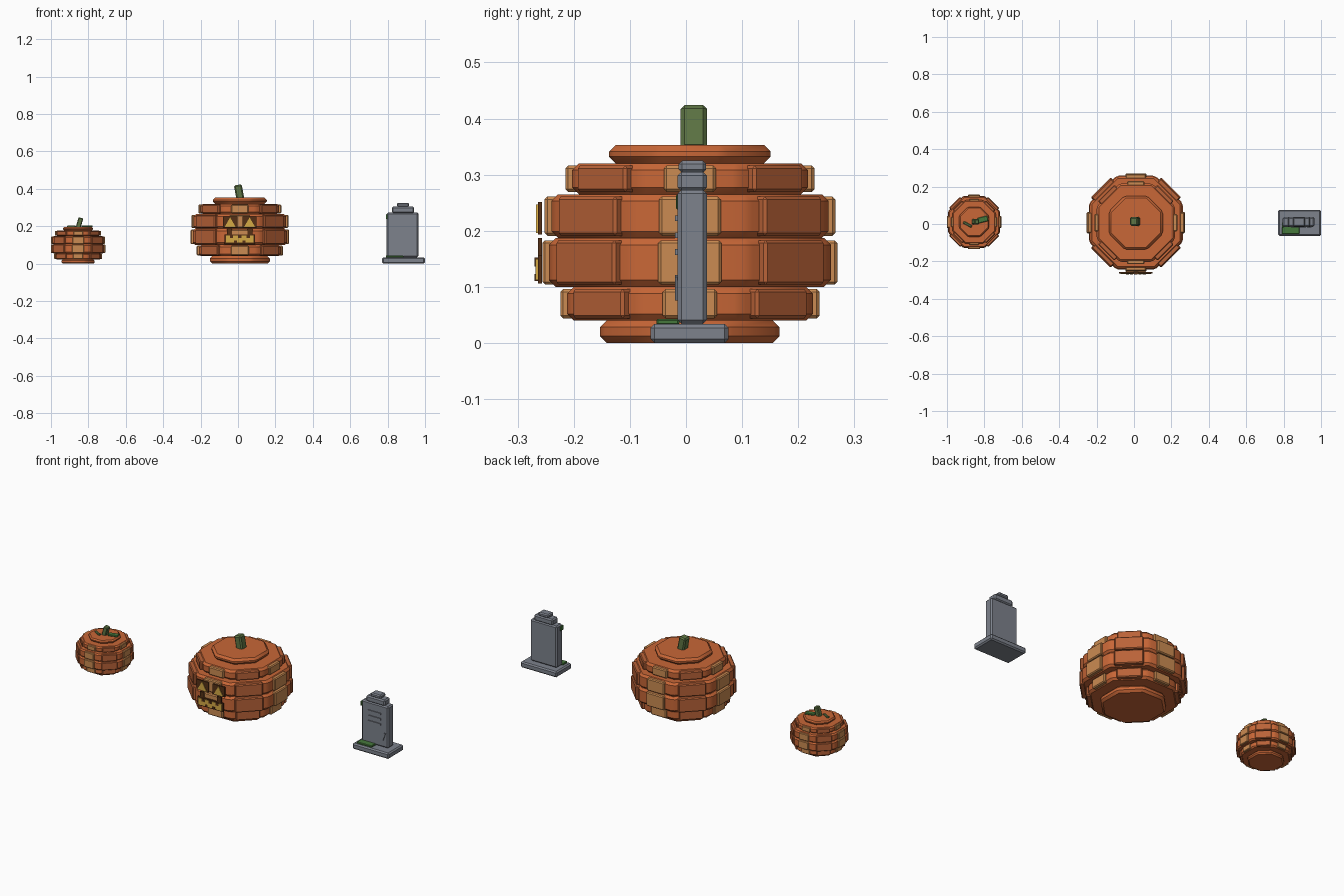
import bpy, bmesh, math
from mathutils import Matrix, Vector

if "Cube" in bpy.data.objects:
    bpy.data.objects.remove(bpy.data.objects["Cube"])


def mat(name, rgb):
    m = bpy.data.materials.new(name)
    m.diffuse_color = (*rgb, 1)
    m.use_nodes = True
    m.node_tree.nodes["Principled BSDF"].inputs["Base Color"].default_value = m.diffuse_color
    return m


ORANGE = mat("pumpkin orange", (.58, .135, .038))
PANEL = mat("deep orange", (.49, .125, .04))
TAN = mat("pale orange", (.60, .26, .084))
STEM = mat("stem green", (.112, .178, .058))
LEAF = mat("leaf green", (.061, .19, .045))
STONE = mat("stone grey", (.205, .223, .262))
YELLOW = mat("glow yellow", (.66, .40, .06))
BROWN = mat("dark brown", (.09, .03, .008))


def finish(name, bm, material, bevel, matrix):
    """Chamfer the edges, place the part and shade it."""
    if bevel:
        bmesh.ops.bevel(bm, geom=bm.edges[:], offset=bevel, segments=1,
                        affect='EDGES', clamp_overlap=True)
    bm.transform(matrix)
    bmesh.ops.recalc_face_normals(bm, faces=bm.faces[:])
    me = bpy.data.meshes.new(name)
    bm.to_mesh(me)
    bm.free()
    me.materials.append(material)
    ob = bpy.data.objects.new(name, me)
    bpy.context.collection.objects.link(ob)
    bpy.ops.object.select_all(action='DESELECT')
    ob.select_set(True)
    bpy.context.view_layer.objects.active = ob
    bpy.ops.object.shade_smooth_by_angle(angle=math.radians(30))
    return ob


def box(name, material, centre, size, bevel=0.0, rot=Matrix()):
    bm = bmesh.new()
    bmesh.ops.create_cube(bm, size=1)
    bm.transform(Matrix.Diagonal((*size, 1)))
    return finish(name, bm, material, bevel, Matrix.Translation(centre) @ rot)


def span(name, material, x, y, z, bevel=0.0):
    """Box given by its extents on each axis."""
    c = [(a + b) / 2 for a, b in (x, y, z)]
    return box(name, material, c, [b - a for a, b in (x, y, z)], bevel)


def octagon(name, material, apothem, z0, z1, bevel, place):
    bm = bmesh.new()
    r = apothem / math.cos(math.pi / 8)
    bmesh.ops.create_cone(bm, cap_ends=True, segments=8, radius1=r, radius2=r, depth=z1 - z0)
    bm.transform(Matrix.Translation((0, 0, (z0 + z1) / 2)) @ Matrix.Rotation(math.pi / 8, 4, 'Z'))
    return finish(name, bm, material, bevel, place)


# Pumpkin layers: apothem, bottom, top, width of cardinal panel (0 = none)
LAYERS = [(.160, 0, .040, 0), (.219, .040, .100, .097), (.251, .100, .187, .113),
          (.247, .187, .265, .110), (.210, .265, .320, .093), (.144, .320, .353, 0)]


def pumpkin(name, x, y, s):
    place = Matrix.Translation((x, y, 0)) @ Matrix.Scale(s, 4)
    for i, (a, z0, z1, w) in enumerate(LAYERS):
        octagon(f"{name}_layer_{i}", ORANGE, a, z0, z1, .012, place)
        if not w:
            continue
        # raised panels, pale on the four main sides and deep on the diagonals
        for k in range(8):
            diag = k % 2
            bm = bmesh.new()
            bmesh.ops.create_cube(bm, size=1)
            bm.transform(Matrix.Diagonal((.03, w * (1.33 if diag else 1), z1 - z0 - .008, 1)))
            rot = Matrix.Rotation(k * math.pi / 4, 4, 'Z')
            off = Matrix.Translation((a - .003 + .003 * diag, 0, (z0 + z1) / 2))
            finish(f"{name}_panel_{i}_{k}", bm, PANEL if diag else TAN, .005, place @ rot @ off)


pumpkin("large_pumpkin", .01, .007, 1)
pumpkin("small_pumpkin", -.855, .011, .555)

# Stems
box("large_stem", STEM, (.006, .014, .382), (.042, .047, .08), .007, Matrix.Rotation(-.18, 4, 'Y'))
box("small_stem", STEM, (-.848, .012, .216), (.026, .028, .06), .004, Matrix.Rotation(.28, 4, 'Y'))

# Leaf and vine on the small pumpkin
box("leaf", LEAF, (-.808, .024, .2), (.055, .03, .01), .003, Matrix.Rotation(.25, 4, 'Z'))
box("vine", STEM, (-.89, -.002, .198), (.05, .014, .01), .003, Matrix.Rotation(-.5, 4, 'Z'))

# Carved face: eyes
for side, ex in (("left", -.042), ("right", .062)):
    box(f"{side}_eye_socket", BROWN, (ex, -.260, .222), (.076, .007, .058))
    bm = bmesh.new()
    bmesh.ops.create_cone(bm, cap_ends=True, segments=3, radius1=.034, radius2=.034, depth=.005)
    up = max((v.co for v in bm.verts), key=lambda c: c.length)
    turn = Matrix.Rotation(math.pi / 2 - math.atan2(up.y, up.x), 4, 'Z')
    finish(f"{side}_eye", bm, YELLOW, 0,
           Matrix.Translation((ex, -.2645, .213)) @ Matrix.Rotation(math.pi / 2, 4, 'X') @ turn)

# Carved face: grin with raised corners and dark teeth
span("mouth_back", BROWN, (-.072, .092), (-.264, -.257), (.106, .156))
span("mouth_glow", YELLOW, (-.064, .084), (-.268, -.262), (.112, .150))
for i, x in enumerate((-.058, .052)):
    span(f"mouth_corner_{i}", BROWN, (x, x + .026), (-.264, -.257), (.156, .187))
for i, x in enumerate((-.035, .01, .055)):
    span(f"upper_tooth_{i}", BROWN, (x - .009, x + .009), (-.270, -.264), (.136, .152))
for i, x in enumerate((-.013, .033)):
    span(f"lower_tooth_{i}", BROWN, (x - .008, x + .008), (-.270, -.264), (.110, .123))

# Gravestone
span("stone_base", STONE, (.77, 1.0), (-.063, .076), (0, .034), .007)
span("stone_slab", STONE, (.795, .965), (-.015, .037), (.034, .273), .007)
span("stone_shoulder", STONE, (.823, .942), (-.015, .037), (.270, .305), .007)
span("stone_crown", STONE, (.85, .915), (-.013, .036), (.303, .325), .006)
for i, z in enumerate((.222, .192, .162)):
    span(f"stone_line_{i}", STONE, (.84, .92), (-.020, -.014), (z - .005, z + .005))
box("stone_crack", STONE, (.938, -.017, .098), (.009, .006, .045), 0, Matrix.Rotation(.35, 4, 'Y'))

# Moss
span("base_moss", LEAF, (.79, .885), (-.053, -.012), (.032, .043), .003)
span("side_moss", LEAF, (.790, .80), (-.018, .008), (.238, .264), .002)
